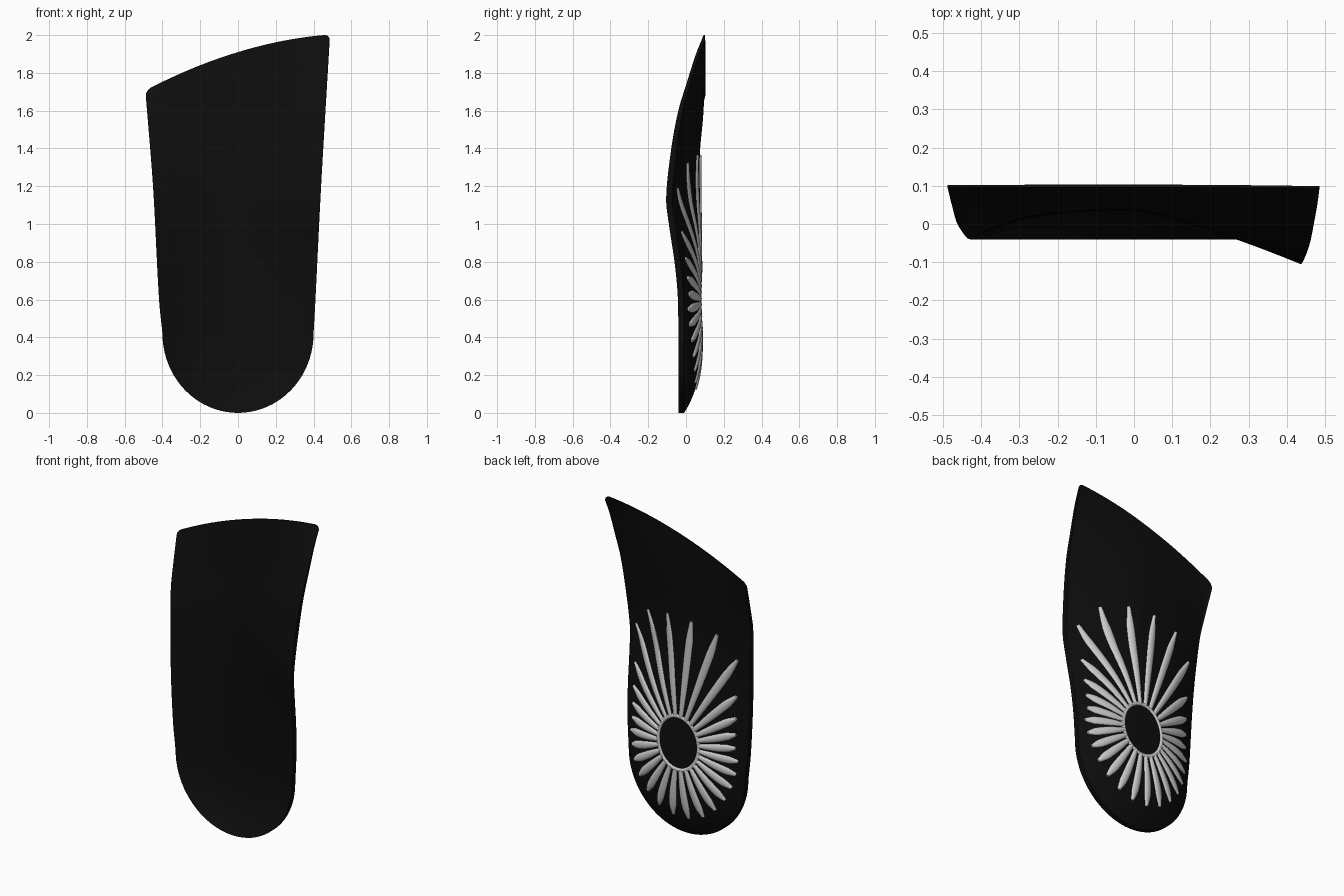
import bpy, bmesh, math

if "Cube" in bpy.data.objects:
    bpy.data.objects.remove(bpy.data.objects["Cube"])

ZC, HEEL = 0.42, 0.40          # heel arc centre height and half width


def curve(pts, t):
    """Smooth interpolation through (t, value) pairs."""
    t = min(max(t, pts[0][0]), pts[-1][0])
    n = len(pts)

    def slope(i):
        a, b = pts[max(i - 1, 0)], pts[min(i + 1, n - 1)]
        return (b[1] - a[1]) / (b[0] - a[0])
    for i in range(n - 1):
        (t0, v0), (t1, v1) = pts[i], pts[i + 1]
        if t <= t1:
            h = t1 - t0
            k = (t - t0) / h
            return ((2*k**3 - 3*k*k + 1) * v0 + (k**3 - 2*k*k + k) * h * slope(i)
                    + (3*k*k - 2*k**3) * v1 + (k**3 - k*k) * h * slope(i + 1))


# Half widths over height, then rim / centre heights along the length (0 heel, 1 toe)
WIDTH_R = [(ZC, HEEL), (0.6, 0.41), (1.2, 0.44), (2.0, 0.487)]
WIDTH_L = [(ZC, HEEL), (0.6, 0.418), (1.2, 0.45), (1.7, 0.49)]
RIM_R = [(0, -.04), (.13, -.044), (.24, -.06), (.37, -.09), (.46, -.105),
         (.62, -.08), (.75, -.043), (.84, 0), (.94, .052), (1, .093)]
RIM_L = [(0, -.04), (.3, -.04), (.45, -.035), (.6, -.022), (.77, .004), (.88, .045), (1, .096)]
SPINE = [(0, .08), (.5, .073), (.65, .074), (.8, .093), (1, .103)]
THICK = [(0, .03), (.6, .03), (.85, .018), (1, .006)]
POW_R = [(0, 3), (.25, 2), (.46, 1.25), (.7, 1.4), (1, 2)]
POW_L = [(0, 3), (.5, 2.6), (1, 2.4)]


def width(z, side):
    if z < ZC:
        return HEEL * math.sqrt(max(0, 1 - ((ZC - z) / ZC) ** 2))
    return curve(WIDTH_R if side > 0 else WIDTH_L, z)


def toe_z(u):
    k = max(0, (abs(u) - .94) / .06)
    return 1.91 + .148*u - .055*u*u - .03 * (1 - math.sqrt(max(0, 1 - k*k)))


def layers(x, z):
    """Foot-side and underside y of the shell at (x, z)."""
    if z < ZC:
        t, r = 0, math.hypot(x / HEEL, (ZC - z) / ZC)
    else:
        u = max(-1, min(1, x / width(z, x)))
        t, r = (z - ZC) / (toe_z(u) - ZC), abs(u)
    rim = curve(RIM_R if x > 0 else RIM_L, t)
    f = min(r, 1) ** curve(POW_R if x > 0 else POW_L, t)
    th, mid = curve(THICK, t), curve(SPINE, t)
    back = mid + (rim + th - mid) * f
    return back - th * (1 + .2 * (1 - f)), back


def finish(name, bm, mat=None):
    bmesh.ops.remove_doubles(bm, verts=bm.verts, dist=1e-5)
    bmesh.ops.recalc_face_normals(bm, faces=bm.faces)
    me = bpy.data.meshes.new(name)
    bm.to_mesh(me)
    bm.free()
    ob = bpy.data.objects.new(name, me)
    bpy.context.collection.objects.link(ob)
    if mat:
        me.materials.append(mat)
    bpy.ops.object.select_all(action='DESELECT')
    ob.select_set(True)
    bpy.context.view_layer.objects.active = ob
    bpy.ops.object.shade_smooth_by_angle(angle=math.radians(45))
    return ob


# Insole shell: two curved layers joined by a rim wall
black = bpy.data.materials.new("black_plastic")
black.diffuse_color = (0.004, 0.004, 0.004, 1)
black.use_nodes = True
black.node_tree.nodes["Principled BSDF"].inputs["Base Color"].default_value = black.diffuse_color
bm = bmesh.new()
COLS, HROWS, ROWS = 64, 20, 64
front, back = [], []
for j in range(HROWS + ROWS + 1):
    fr, bk = [], []
    for i in range(COLS + 1):
        u = math.sin((2 * i / COLS - 1) * math.pi / 2)
        if j < HROWS:
            z = ZC * (1 - math.cos(j / HROWS * math.pi / 2))
        else:
            z = ZC + (j - HROWS) / ROWS * (toe_z(u) - ZC)
        x = u * width(z, u)
        yf, yb = layers(x, z)
        fr.append(bm.verts.new((x, yf, z)))
        bk.append(bm.verts.new((x, yb, z)))
    front.append(fr)
    back.append(bk)
for grid in (front, back):
    for a, b in zip(grid, grid[1:]):
        for i in range(COLS):
            bm.faces.new((a[i], a[i+1], b[i+1], b[i]))
for i in (0, COLS):
    for j in range(HROWS + ROWS):
        bm.faces.new((front[j][i], front[j+1][i], back[j+1][i], back[j][i]))
for i in range(COLS):
    bm.faces.new((front[-1][i], front[-1][i+1], back[-1][i+1], back[-1][i]))
finish("insole_shell", bm, black)

# Sunburst ribs on the underside, radiating from an oval opening
CZ, HX, HZ, COUNT = 0.59, 0.14, 0.165, 28


def inside(x, z):
    if z < CZ:
        return (x / .37) ** 2 + ((CZ - z) / .47) ** 2 < 1
    return abs(x) < .355 + .03 * (z - CZ) and (x / .75) ** 2 + ((z - CZ) / .78) ** 2 < 1


def sweep(bm, stations, closed=False):
    """Half-round strip on the underside: stations of (x, z, nx, nz, half width, height)."""
    rows = []
    for x, z, nx, nz, hw, h in stations:
        row = []
        for k in range(7):
            a = math.pi * k / 6
            px, pz = x + nx * hw * math.cos(a), z + nz * hw * math.cos(a)
            row.append(bm.verts.new((px, layers(px, pz)[1] - .004 + h * math.sin(a), pz)))
        rows.append(row)
    for a, b in zip(rows, rows[1:] + rows[:1] if closed else rows[1:]):
        for k in range(6):
            bm.faces.new((a[k], a[k+1], b[k+1], b[k]))
    if not closed:
        bm.faces.new(rows[0])
        bm.faces.new(rows[-1])


bm = bmesh.new()
for n in range(COUNT):
    a = 2 * math.pi * (n + .5) / COUNT + math.pi / 2
    dx, dz = math.cos(a), math.sin(a)
    r0 = 1 / math.hypot(dx / HX, dz / HZ)
    r1 = r0
    while inside(dx * r1, CZ + dz * r1):
        r1 += .004
    stations = []
    for s in range(15):
        k = s / 14
        r = r0 + (r1 - r0) * k
        hw = .014 + .012 * math.sin(math.pi * min(1, k * .75)) - .012 * max(0, k - .8) / .2
        stations.append((dx * r, CZ + dz * r, -dz, dx, hw, .014))
    sweep(bm, stations)
finish("underside_ribs", bm)

# Oval collar where the ribs meet
bm = bmesh.new()
ring = []
for n in range(72):
    a = 2 * math.pi * n / 72
    ring.append((HX * math.cos(a), CZ + HZ * math.sin(a), math.cos(a), math.sin(a), .013, .012))
sweep(bm, ring, closed=True)
finish("rib_collar", bm)
